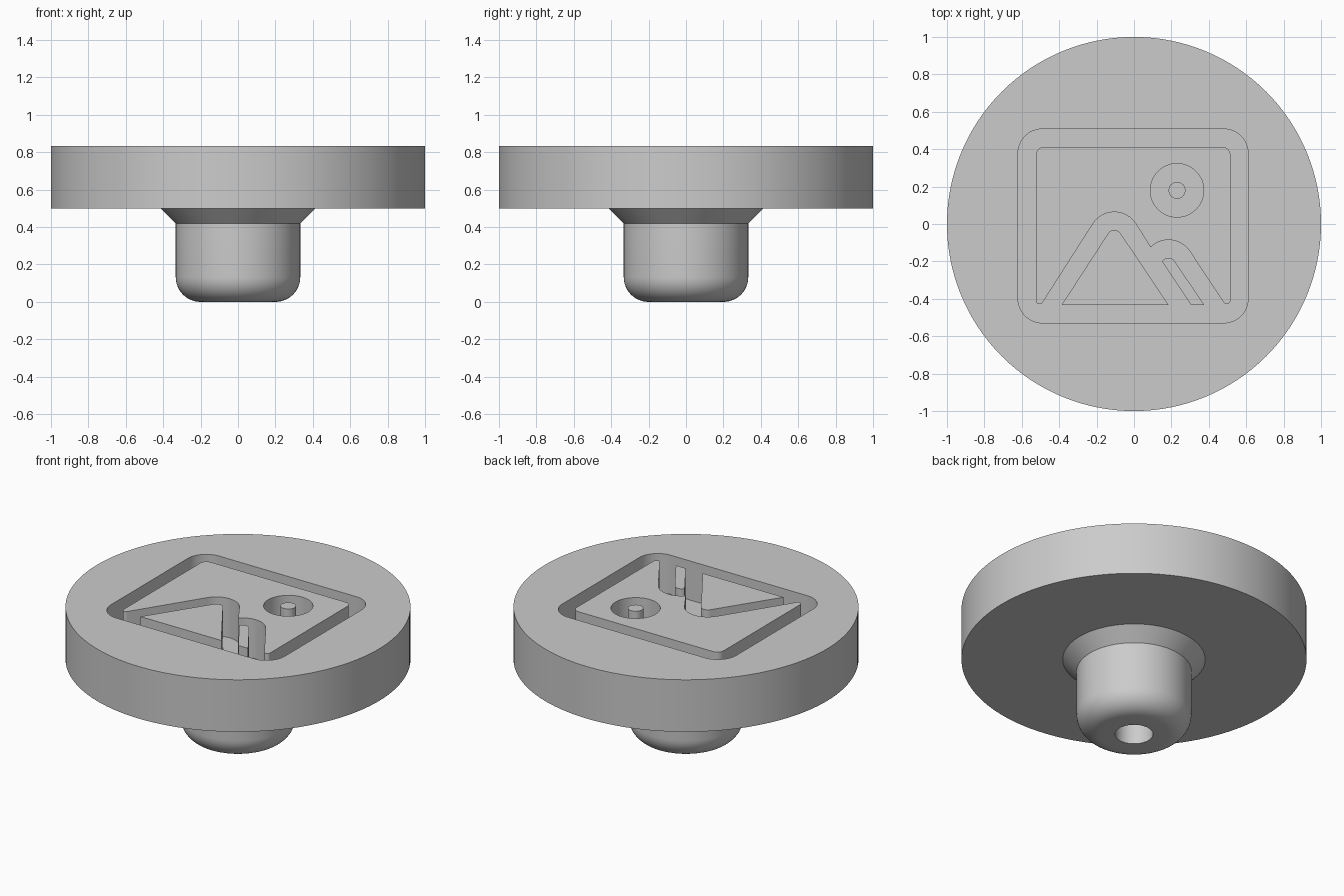
import bpy, bmesh
from math import cos, sin, radians, pi

cube = bpy.data.objects.get("Cube")
if cube:
    bpy.data.objects.remove(cube)

TOP, FLOOR = 0.833, 0.583   # disc top and bottom of the engraving

grey = bpy.data.materials.new("plain grey")
grey.use_nodes = True
grey.diffuse_color = (0.6, 0.6, 0.6, 1)
grey.node_tree.nodes["Principled BSDF"].inputs["Base Color"].default_value = (0.6, 0.6, 0.6, 1)


def arc(cx, cy, r, a, b, n=12):
    angles = [radians(a + (b - a) * i / n) for i in range(n + 1)]
    return [(cx + r * cos(t), cy + r * sin(t)) for t in angles]


def finish(name, bm):
    bmesh.ops.recalc_face_normals(bm, faces=bm.faces)
    mesh = bpy.data.meshes.new(name)
    bm.to_mesh(mesh)
    bm.free()
    mesh.materials.append(grey)
    obj = bpy.data.objects.new(name, mesh)
    bpy.context.collection.objects.link(obj)
    return obj


def prism(name, outline, z0, z1):
    bm = bmesh.new()
    base = bm.faces.new([bm.verts.new((x, y, z0)) for x, y in outline])
    ext = bmesh.ops.extrude_face_region(bm, geom=[base])
    verts = [v for v in ext["geom"] if isinstance(v, bmesh.types.BMVert)]
    bmesh.ops.translate(bm, verts=verts, vec=(0, 0, z1 - z0))
    return finish(name, bm)


def lathe(name, profile, steps=128):
    bm = bmesh.new()
    verts = [bm.verts.new((r, 0, z)) for r, z in profile]
    edges = [bm.edges.new(pair) for pair in zip(verts, verts[1:])]
    bmesh.ops.spin(bm, geom=verts + edges, axis=(0, 0, 1), cent=(0, 0, 0),
                   angle=2 * pi, steps=steps)
    bmesh.ops.remove_doubles(bm, verts=bm.verts, dist=0.0001)
    return finish(name, bm)


def cut(target, cutter):
    mod = target.modifiers.new("cut", "BOOLEAN")
    mod.operation, mod.object, mod.solver = "DIFFERENCE", cutter, "EXACT"
    bpy.context.view_layer.objects.active = target
    bpy.ops.object.modifier_apply(modifier=mod.name)
    bpy.data.objects.remove(cutter)


# Disc with flared stem, rounded foot and a blind bore underneath
body = lathe("stamp_body",
             [(0, 0.42), (0.11, 0.42), (0.11, 0)]
             + arc(0.2, 0.133, 0.133, -90, 0)
             + [(0.333, 0.42), (0.413, 0.5), (1, 0.5), (1, TOP), (0, TOP)])

# Rounded rectangular pocket in the disc top
pocket = (arc(0.48, 0.378, 0.13, 0, 90) + arc(-0.49, 0.378, 0.13, 90, 180)
          + arc(-0.49, -0.399, 0.13, 180, 270) + arc(0.48, -0.399, 0.13, 270, 360))
cut(body, prism("pocket_cutter", pocket, FLOOR, 1))

# Raised sky island, bounded below by the two hills
peak, hill = (-0.105, -0.072), (0.185, -0.221)
sky = (arc(0.473, 0.37, 0.042, 0, 90) + arc(-0.482, 0.37, 0.042, 90, 180)
       + arc(-0.505, -0.41, 0.019, 180, 327)
       + arc(*peak, 0.136, 147, 33) + arc(*hill, 0.136, 135, 33)
       + arc(0.496, -0.41, 0.019, 213, 360))
sky_island = prism("sky_island", sky, FLOOR, TOP)

# Round sun recess with a central pin
sun = (0.23, 0.18)
cut(sky_island, prism("sun_cutter", arc(*sun, 0.143, 0, 354, 59), FLOOR - 0.1, 1))
sun_pin = prism("sun_pin", arc(*sun, 0.045, 0, 350, 35), FLOOR, TOP)

# Raised mountain and hillside strip
mountain = prism("mountain_island",
                 arc(*peak, 0.04, 147, 33) + [(0.185, -0.433), (-0.387, -0.433)],
                 FLOOR, TOP)
strip = prism("hillside_strip",
              arc(*hill, 0.04, 150, 33) + [(0.375, -0.433), (0.305, -0.433)],
              FLOOR, TOP)

for obj in (body, sky_island, sun_pin, mountain, strip):
    bpy.ops.object.select_all(action="DESELECT")
    obj.select_set(True)
    bpy.context.view_layer.objects.active = obj
    bpy.ops.object.shade_smooth_by_angle(angle=radians(30))
